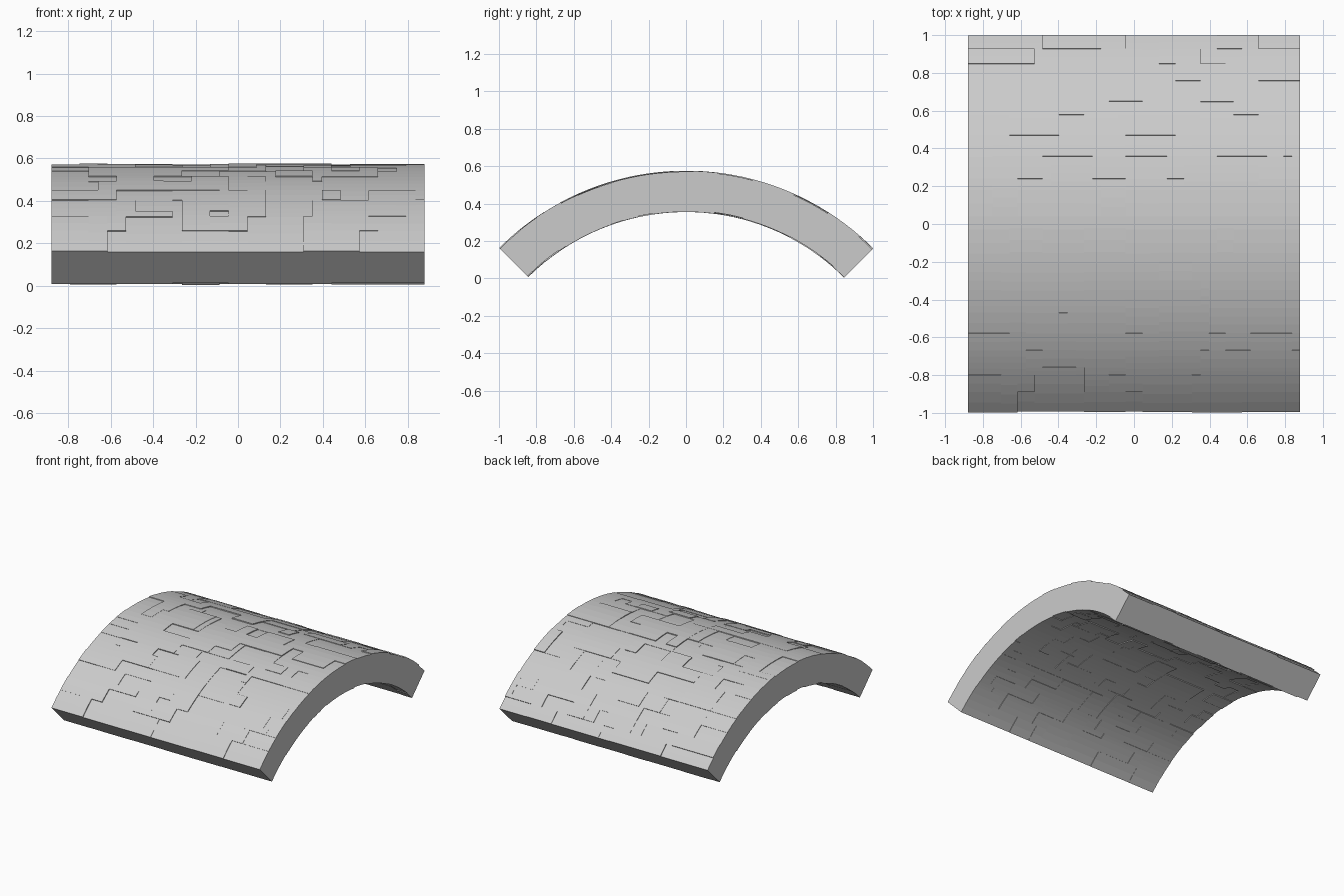
import bpy, bmesh, math, random

if "Cube" in bpy.data.objects:
    bpy.data.objects.remove(bpy.data.objects["Cube"])

random.seed(7)
HALF_X = 0.88                      # half length of the vault
CZ = -0.838                        # height of the arc centre
A0, A1 = math.radians(-44.9), math.radians(45.1)
R_OUT, R_IN = 1.406, 1.201         # core shell radii
COLS = 40

# course lines, read along y on the outer curve
COURSES = [-0.89, -0.80, -0.76, -0.67, -0.58, -0.47, -0.40, -0.30, -0.21, -0.10,
           0.04, 0.18, 0.24, 0.36, 0.47, 0.58, 0.65, 0.76, 0.85, 0.93]
ANGLES = [A0] + [math.asin(y / 1.414) for y in COURSES] + [A1]


def point(x, a, r):
    return (x, r * math.sin(a), CZ + r * math.cos(a))


def make_object(name, bm):
    bmesh.ops.recalc_face_normals(bm, faces=bm.faces)
    mesh = bpy.data.meshes.new(name)
    bm.to_mesh(mesh)
    bm.free()
    obj = bpy.data.objects.new(name, mesh)
    bpy.context.collection.objects.link(obj)
    return obj


def arc_block(bm, x0, x1, a0, a1, r0, r1, steps):
    """Curved block between two x positions, angles and radii."""
    rings = []
    for i in range(steps + 1):
        a = a0 + (a1 - a0) * i / steps
        rings.append([bm.verts.new(point(x, a, r))
                      for x, r in ((x0, r0), (x1, r0), (x1, r1), (x0, r1))])
    for p, q in zip(rings, rings[1:]):
        for k in range(4):
            n = (k + 1) % 4
            bm.faces.new((p[k], p[n], q[n], q[k]))
    bm.faces.new(rings[0][::-1])
    bm.faces.new(rings[-1])


def stone_layout():
    """Pack random rectangles of one or two courses into the course grid."""
    rows = len(ANGLES) - 1
    used = [[False] * COLS for _ in range(rows)]
    for r in range(rows):
        c = 0
        while c < COLS:
            if used[r][c]:
                c += 1
                continue
            want, w = random.randint(2, 6), 1
            while w < want and c + w < COLS and not used[r][c + w]:
                w += 1
            h = 2 if r + 1 < rows and random.random() < 0.25 else 1
            for i in range(r, r + h):
                for j in range(c, c + w):
                    used[i][j] = True
            yield r, r + h, c, c + w
            c += w


def stone_skin(name, base, direction):
    """Layer of stones, each standing a little proud of the core shell."""
    bm = bmesh.new()
    dx = 2 * HALF_X / COLS
    for r0, r1, c0, c1 in stone_layout():
        proud = random.choice((0.002, 0.004, 0.006, 0.008, 0.009))
        arc_block(bm, -HALF_X + c0 * dx, -HALF_X + c1 * dx, ANGLES[r0], ANGLES[r1],
                  base, base + direction * proud, 2 * (r1 - r0))
    return make_object(name, bm)


# core of the vault
core = bmesh.new()
arc_block(core, -HALF_X, HALF_X, A0, A1, R_IN, R_OUT, 48)
make_object("vault_core", core)

# stonework above and below
stone_skin("outer_stones", R_OUT - 0.001, 1)
stone_skin("inner_stones", R_IN + 0.001, -1)
